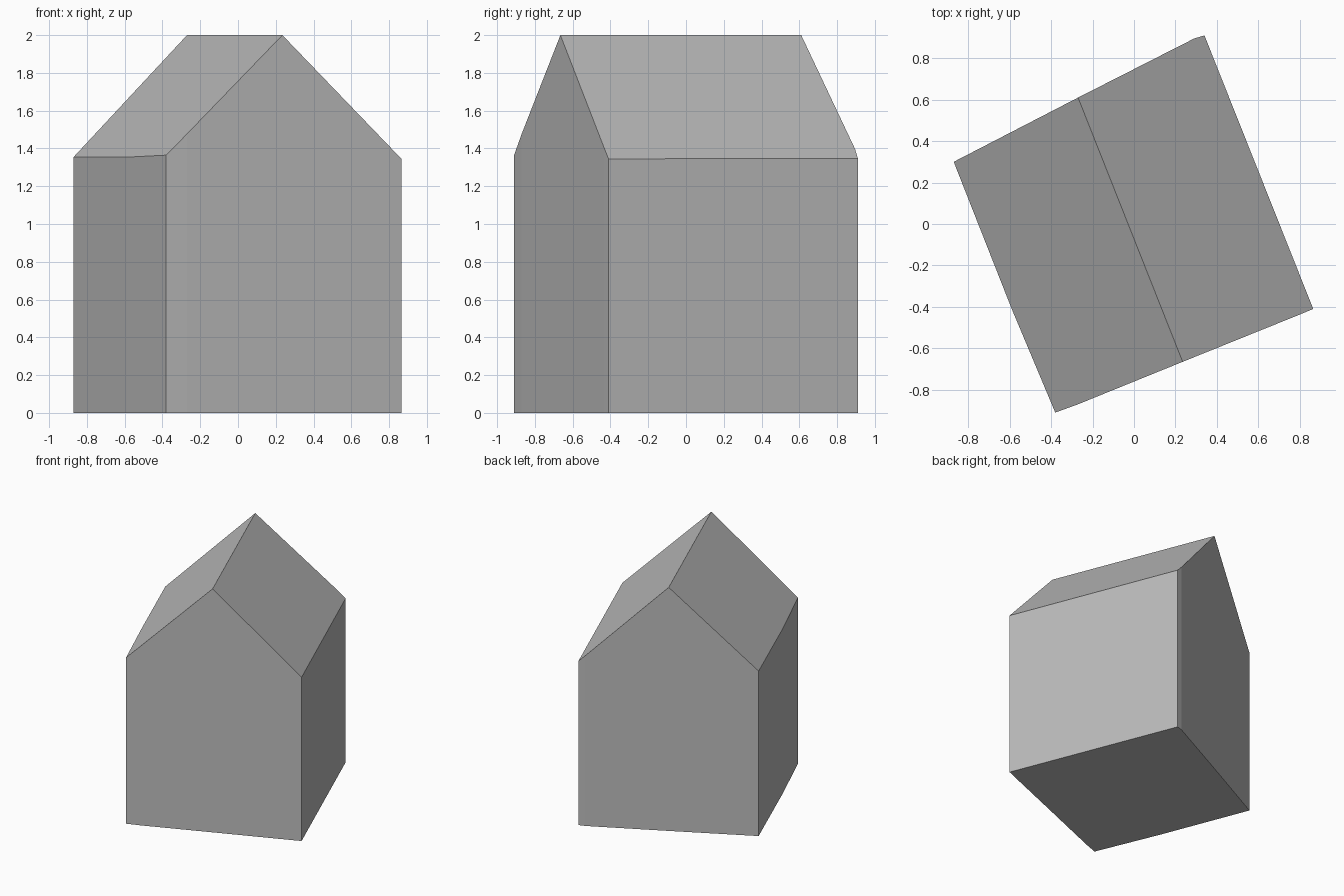
import bpy
import bmesh
from mathutils import Vector

cube = bpy.data.objects.get("Cube")
if cube:
    bpy.data.objects.remove(cube, do_unlink=True)

# Single plain grey
grey = bpy.data.materials.new("plain_grey")
grey.use_nodes = True
colour = (0.5, 0.5, 0.5, 1)
grey.diffuse_color = colour
grey.node_tree.nodes["Principled BSDF"].inputs["Base Color"].default_value = colour

# Slightly irregular footprint, counter-clockwise, and the roof ridge
footprint = [(-0.87, 0.30), (-0.59, -0.41), (-0.38, -0.91), (-0.27, -0.87),
             (0.235, -0.665), (0.80, -0.437), (0.865, -0.41),
             (0.34, 0.91), (0.29, 0.895), (-0.27, 0.61)]
ridge_front = Vector((0.235, -0.665, 2))
ridge_back = Vector((-0.27, 0.61, 2))
eave_points = [Vector((-0.87, 0.30, 1.355)), Vector((0.865, -0.41, 1.345))]

# Walls: footprint extruded up to ridge height
bm = bmesh.new()
base = bm.faces.new([bm.verts.new((x, y, 0)) for x, y in footprint])
extruded = bmesh.ops.extrude_face_region(bm, geom=[base], use_keep_orig=True)
top = [g for g in extruded["geom"] if isinstance(g, bmesh.types.BMVert)]
bmesh.ops.translate(bm, verts=top, vec=(0, 0, 2))
bmesh.ops.recalc_face_normals(bm, faces=bm.faces)


def cut_slope(eave):
    """Slice off everything above the plane through the ridge and an eave."""
    normal = (ridge_back - ridge_front).cross(eave - ridge_front).normalized()
    if normal.z < 0:
        normal.negate()
    cut = bmesh.ops.bisect_plane(
        bm, geom=bm.verts[:] + bm.edges[:] + bm.faces[:], dist=0.0005,
        plane_co=ridge_front, plane_no=normal, clear_outer=True)
    rim = [e for e in bm.edges if e.is_boundary]
    bmesh.ops.holes_fill(bm, edges=rim, sides=0)


# Gabled roof slopes
for eave in eave_points:
    cut_slope(eave)
bmesh.ops.remove_doubles(bm, verts=bm.verts, dist=0.001)
bmesh.ops.recalc_face_normals(bm, faces=bm.faces)

mesh = bpy.data.meshes.new("gabled_house")
bm.to_mesh(mesh)
bm.free()
mesh.materials.append(grey)
house = bpy.data.objects.new("gabled_house", mesh)
bpy.context.collection.objects.link(house)
